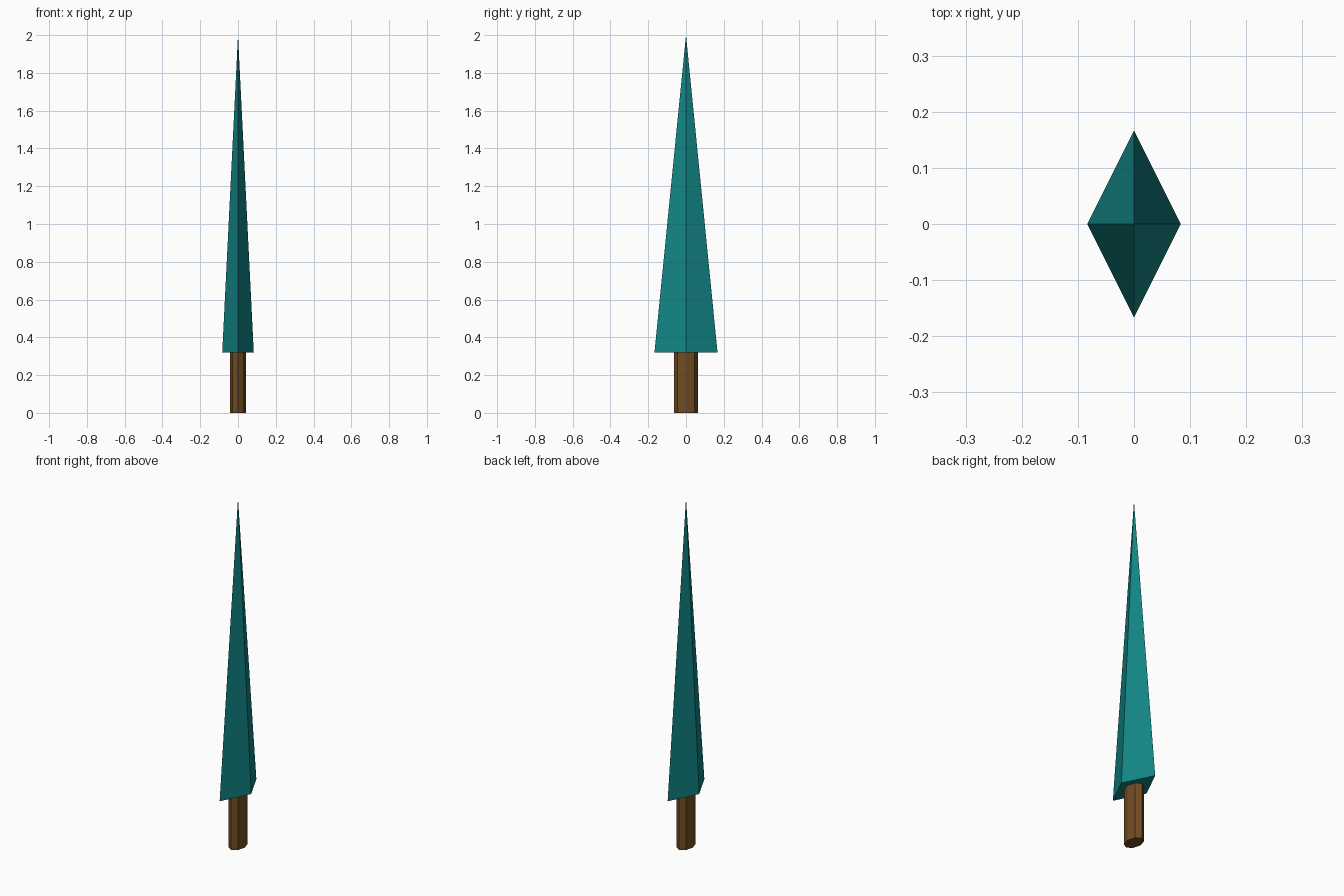
import bpy
from mathutils import Matrix

if "Cube" in bpy.data.objects:
    bpy.data.objects.remove(bpy.data.objects["Cube"])


def material(name, rgb):
    mat = bpy.data.materials.new(name)
    mat.diffuse_color = (*rgb, 1)
    mat.use_nodes = True
    mat.node_tree.nodes["Principled BSDF"].inputs["Base Color"].default_value = mat.diffuse_color
    return mat


def tapered(name, sides, half_x, half_y, z0, z1, top, mat):
    """Flat-faced prism or pyramid with corners on the x and y axes."""
    bpy.ops.mesh.primitive_cone_add(vertices=sides, radius1=1, radius2=top,
                                    depth=1, location=(0, 0, 0))
    obj = bpy.context.object
    obj.name = name
    obj.data.transform(Matrix.Translation((0, 0, (z0 + z1) / 2))
                       @ Matrix.Diagonal((half_x, half_y, z1 - z0, 1)))
    obj.data.materials.append(mat)
    return obj


bark = material("bark", (0.16, 0.07, 0.016))
needles = material("needles", (0.006, 0.24, 0.24))

# Trunk: flattened eight-sided post
tapered("trunk", 8, 0.0417, 0.0625, 0, 0.33, 1, bark)

# Foliage: tall diamond-based pyramid
tapered("foliage", 4, 0.0835, 0.167, 0.32, 2.0, 0, needles)
